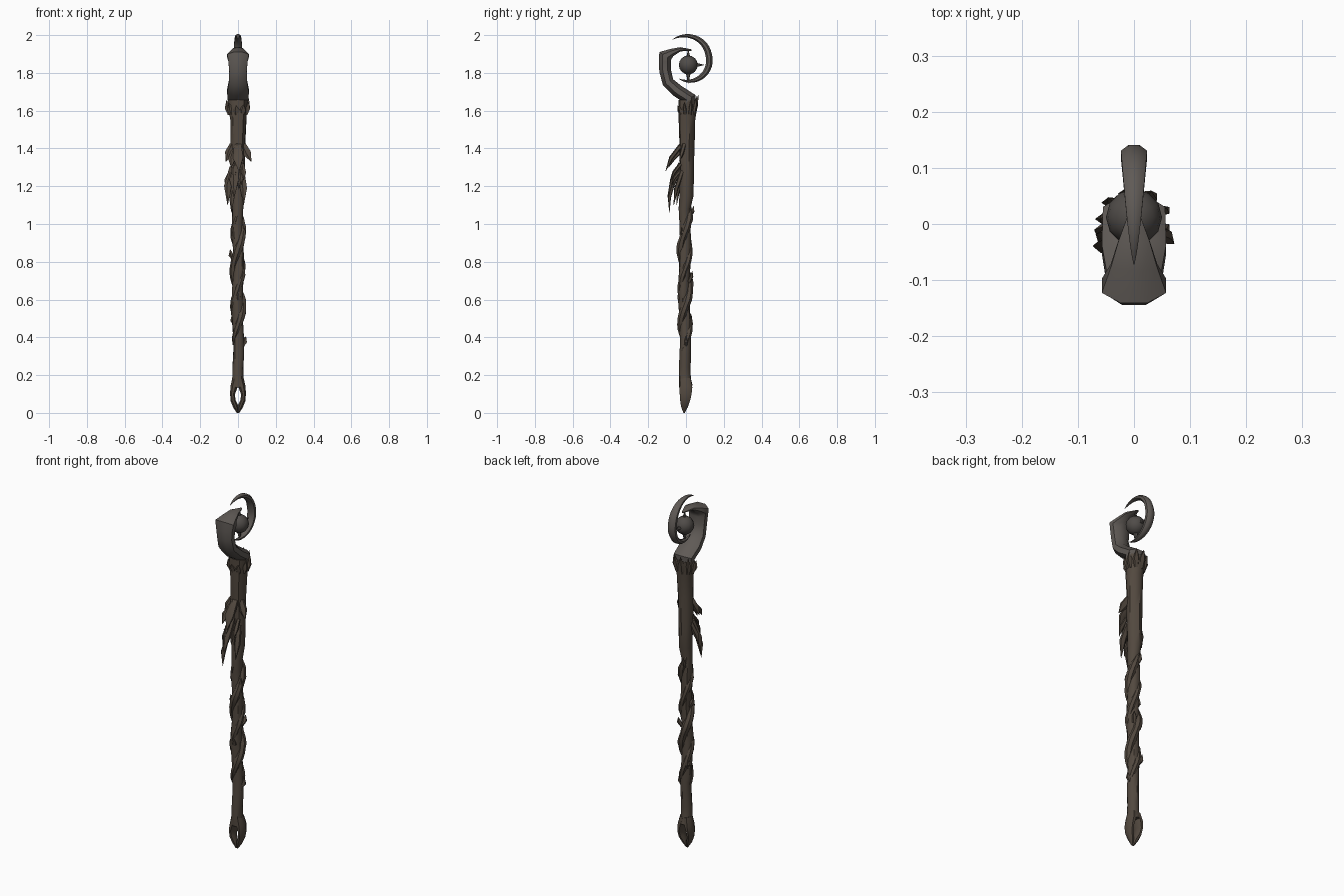
import bpy, bmesh, math, random
from mathutils import Vector

random.seed(4)
if "Cube" in bpy.data.objects:
    bpy.data.objects.remove(bpy.data.objects["Cube"])


def material(name, colour):
    m = bpy.data.materials.new(name)
    m.use_nodes = True
    m.diffuse_color = (*colour, 1)
    m.node_tree.nodes["Principled BSDF"].inputs["Base Color"].default_value = (*colour, 1)
    return m


wood = material("dark_wood", (0.085, 0.066, 0.050))
horn = material("grey_horn", (0.115, 0.102, 0.092))
stone = material("dark_stone", (0.080, 0.072, 0.066))
parts = []


def finish(name, bm, mat):
    bmesh.ops.recalc_face_normals(bm, faces=bm.faces)
    mesh = bpy.data.meshes.new(name)
    bm.to_mesh(mesh)
    bm.free()
    mesh.materials.append(mat)
    ob = bpy.data.objects.new(name, mesh)
    bpy.context.collection.objects.link(ob)
    parts.append(ob)
    return ob


def loft(name, path, mat, sides=8, rough=0.0):
    """Sweep an ellipse along (x, y, z, half width, half thickness) stations."""
    bm = bmesh.new()
    pts = [Vector(p[:3]) for p in path]
    rings = []
    for i, p in enumerate(path):
        before = (pts[i] - pts[i - 1]).normalized() if i else Vector()
        after = (pts[i + 1] - pts[i]).normalized() if i + 1 < len(pts) else Vector()
        t = (before + after).normalized()
        side = (Vector((1, 0, 0)) - t * t.x).normalized()
        up = t.cross(side)
        ring = []
        for k in range(sides):
            a = math.tau * (k + 0.5) / sides
            s = 1 + random.uniform(-rough, rough)
            ring.append(bm.verts.new(pts[i] + side * math.cos(a) * p[3] * s
                                     + up * math.sin(a) * p[4] * s))
        rings.append(ring)
    for a, b in zip(rings, rings[1:]):
        for k in range(sides):
            n = (k + 1) % sides
            bm.faces.new((a[k], a[n], b[n], b[k]))
    bm.faces.new(rings[0])
    bm.faces.new(rings[-1])
    return finish(name, bm, mat)


def spike(name, start, end, r, mat, flat=0.5, bow=0.0):
    """Pointed splinter, bowed away from the shaft axis."""
    a, b = Vector(start), Vector(end)
    mid = a.lerp(b, 0.5)
    mid += Vector((mid.x, mid.y, 0)).normalized() * bow
    return loft(name, [(*a, r * 0.7, r * flat), (*mid, r, r * flat),
                       (*b, 0.001, 0.001)], mat, 5)


# Shaft: slim below, wider and flared at the top
shaft = [(0, 0, 0.14, 0.036, 0.036), (0, -0.005, 0.18, 0.031, 0.032)]
for i in range(13):
    z = 0.24 + i * 0.07
    shaft.append((0.004 * math.sin(i), -0.007 + 0.004 * math.sin(i * 0.8), z, 0.030, 0.030))
shaft += [(0, 0.002, 1.15, 0.036, 0.036), (0, 0.003, 1.25, 0.038, 0.037),
          (0, 0.004, 1.36, 0.042, 0.039), (0, 0.004, 1.45, 0.040, 0.041),
          (0, 0.005, 1.55, 0.045, 0.044), (0, 0.008, 1.62, 0.053, 0.049),
          (0, 0.010, 1.655, 0.054, 0.050)]
loft("shaft", shaft, wood, 10, 0.06)

# Pointed foot split by an eye-shaped opening
for side, label in ((1, "left"), (-1, "right")):
    loft(label + "_foot_prong",
         [(side * x, y, z, w, d) for x, y, z, w, d in (
             (0.012, -0.003, 0.18, 0.020, 0.030), (0.022, 0.000, 0.135, 0.020, 0.036),
             (0.029, -0.002, 0.10, 0.014, 0.034), (0.026, -0.005, 0.065, 0.014, 0.028),
             (0.013, -0.008, 0.035, 0.015, 0.020), (0.003, -0.010, 0.0, 0.003, 0.004))],
         wood, 8)

# Roots wound around the lower shaft
for n, (z0, z1, phase, r) in enumerate(((0.36, 1.13, 0, 0.021),
                                        (0.30, 1.08, math.pi, 0.017))):
    path = []
    steps = 36
    for i in range(steps + 1):
        f = i / steps
        z = z0 + (z1 - z0) * f
        a = math.pi / 2 + phase + (z - 1.06) * math.tau / 0.40
        w = r * (0.25 + 0.75 * min(1, 7 * f, 7 * (1 - f))) * random.uniform(0.88, 1.12)
        path.append((0.024 * math.cos(a), -0.005 + 0.024 * math.sin(a), z, w, w))
    loft("wound_root_%d" % (n + 1), path, wood, 7)

# Knots along the wound part
for i in range(7):
    z = 0.38 + i * 0.115
    a = i * 2.4
    c, s = math.cos(a), math.sin(a)
    spike("bark_knot", (0.02 * c, 0.02 * s, z - 0.03), (0.042 * c, 0.042 * s, z + 0.025),
          0.014, wood, 0.7, 0.006)

# Torn bark peeling from the front and sides
spike("left_bark_flare", (0.028, -0.01, 1.42), (0.071, -0.035, 1.33), 0.024, wood, 0.5)
spike("right_bark_flare", (-0.028, -0.01, 1.42), (-0.064, -0.03, 1.33), 0.024, wood, 0.5)
spike("upper_bark_strip", (0.0, -0.025, 1.42), (0.005, -0.108, 1.28), 0.030, wood, 0.4, 0.012)
spike("upper_side_strip", (-0.02, -0.025, 1.39), (-0.035, -0.092, 1.30), 0.022, wood, 0.5, 0.01)
spike("long_bark_strip", (-0.01, -0.03, 1.32), (-0.02, -0.098, 1.14), 0.024, wood, 0.5, 0.01)
spike("hanging_strip", (-0.02, -0.065, 1.22), (-0.035, -0.088, 1.06), 0.015, wood, 0.6, 0.012)
spike("right_hanging_strip", (-0.03, -0.015, 1.30), (-0.055, -0.05, 1.10), 0.022, wood, 0.6, 0.012)
spike("left_hanging_strip", (0.022, -0.02, 1.28), (0.030, -0.065, 1.10), 0.020, wood, 0.6, 0.01)
spike("right_outer_strip", (-0.03, 0.0, 1.29), (-0.066, -0.02, 1.17), 0.018, wood, 0.6, 0.006)
for i in range(6):
    x = -0.035 + i * 0.013
    z = 1.34 - random.uniform(0, 0.08)
    spike("bark_shred", (x * 0.8, -0.028, z),
          (x, -random.uniform(0.06, 0.085), z - random.uniform(0.07, 0.12)), 0.014, wood, 0.6, 0.008)

# Ragged rim of the shaft
for i in range(9):
    a = math.tau * i / 9 + 0.35
    c, s = math.cos(a), math.sin(a)
    spike("rim_splinter", (0.040 * c, 0.008 + 0.036 * s, 1.58),
          (0.061 * c, 0.010 + 0.056 * s, 1.655 + 0.028 * s), 0.020, wood, 0.5)

# Hooked head, broad at the bend and thin at its tip
crook = [(0.012, 1.60, 0.044, 0.040), (0.016, 1.665, 0.060, 0.042),
         (-0.045, 1.705, 0.062, 0.036), (-0.095, 1.750, 0.053, 0.034),
         (-0.110, 1.810, 0.050, 0.034), (-0.112, 1.860, 0.055, 0.035),
         (-0.110, 1.890, 0.062, 0.040), (-0.075, 1.908, 0.045, 0.022),
         (-0.030, 1.925, 0.030, 0.012), (0.030, 1.921, 0.006, 0.004)]
loft("crook", [(0, *p) for p in crook], horn, 8)

# Crescent that closes the ring
path = []
for i in range(25):
    f = i / 24
    a = math.radians(-118 + 246 * f)
    r = 0.110 + 0.030 * max(0, f - 0.55) / 0.45
    w = max(0.04, math.sin(math.pi * f) ** 0.75)
    path.append((0, 0.014 + r * math.cos(a), 1.866 + r * math.sin(a), 0.025 * w, 0.019 * w))
loft("crescent", path, horn, 8)

# Orb with thin spikes
bm = bmesh.new()
bmesh.ops.create_uvsphere(bm, u_segments=12, v_segments=8, radius=0.050)
bmesh.ops.translate(bm, verts=bm.verts, vec=(0, 0.012, 1.842))
finish("orb", bm, stone)
for name, end in (("upper", (0, 0.012, 1.922)), ("lower", (0, 0.012, 1.745)),
                  ("back", (0, 0.095, 1.842))):
    spike(name + "_orb_spike", (0, 0.012, 1.842), end, 0.012, stone, 1)

# Smooth shading with sharp edges kept
bpy.ops.object.select_all(action="DESELECT")
for ob in parts:
    ob.select_set(True)
bpy.context.view_layer.objects.active = parts[0]
bpy.ops.object.shade_smooth_by_angle(angle=math.radians(40))
